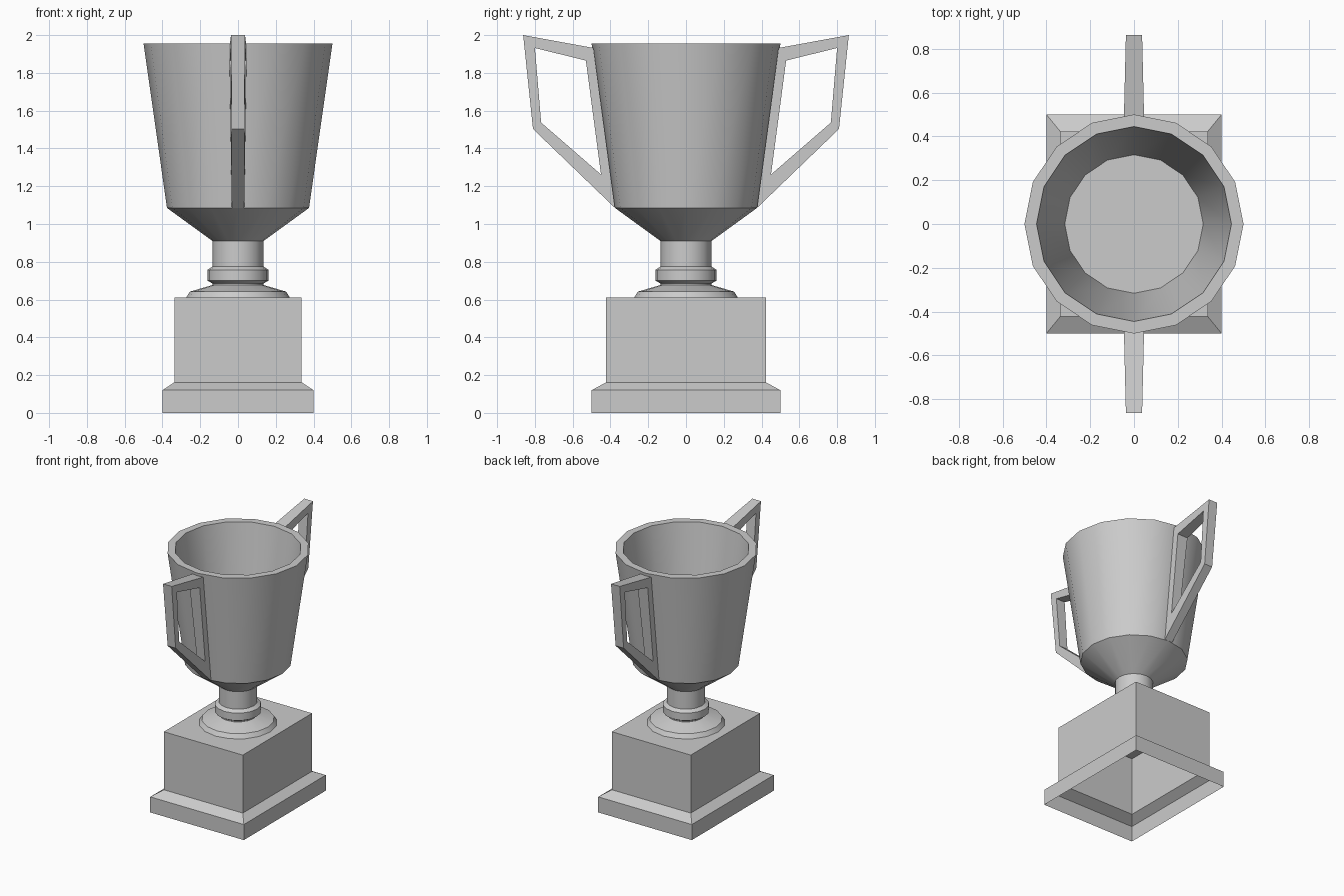
import bpy, math

if "Cube" in bpy.data.objects:
    bpy.data.objects.remove(bpy.data.objects["Cube"])

SIDES = 16


def add_object(name, verts, faces, smooth=False):
    mesh = bpy.data.meshes.new(name)
    mesh.from_pydata(verts, [], faces)
    mesh.update()
    obj = bpy.data.objects.new(name, mesh)
    bpy.context.collection.objects.link(obj)
    if smooth:
        bpy.ops.object.select_all(action='DESELECT')
        obj.select_set(True)
        bpy.context.view_layer.objects.active = obj
        bpy.ops.object.shade_smooth_by_angle(angle=math.radians(30))
    return obj


def skin(rings, cap_end=True):
    """Bridge equal-sized, counter-clockwise rings and optionally cap the last."""
    n = len(rings[0])
    verts = [v for ring in rings for v in ring]
    faces = []
    for r in range(len(rings) - 1):
        for i in range(n):
            j = (i + 1) % n
            faces.append((r * n + i, r * n + j, (r + 1) * n + j, (r + 1) * n + i))
    if cap_end:
        faces.append(tuple(range((len(rings) - 1) * n, len(rings) * n)))
    return verts, faces


def lathe(name, profile, cap_end):
    rings = [[(r * math.cos(2 * math.pi * i / SIDES),
               r * math.sin(2 * math.pi * i / SIDES), z)
              for i in range(SIDES)] for r, z in profile]
    return add_object(name, *skin(rings, cap_end), smooth=True)


# Hollow plinth, open underneath
plinth_profile = [(0.40, 0.50, 0), (0.40, 0.50, 0.12),
                  (0.337, 0.423, 0.162), (0.337, 0.423, 0.61)]
rings = [[(-x, -y, z), (x, -y, z), (x, y, z), (-x, y, z)]
         for x, y, z in plinth_profile]
add_object("plinth", *skin(rings))

# Turned stem with a collar
lathe("stem", [(0.275, 0.61), (0.255, 0.642), (0.135, 0.677), (0.135, 0.685),
               (0.162, 0.70), (0.162, 0.757), (0.135, 0.775), (0.135, 0.91)], False)

# Bowl: outside, rim, inside wall and flat floor
lathe("cup", [(0.135, 0.91), (0.376, 1.085), (0.50, 1.955),
              (0.445, 1.955), (0.316, 1.09)], True)

# Handle frames: (y, z, half width) for the outer and the inner outline
outer = [(0.49, 1.932, 0.046), (0.862, 2.0, 0.037),
         (0.81, 1.503, 0.034), (0.376, 1.085, 0.033)]
inner = [(0.53, 1.865, 0.044), (0.80, 1.932, 0.038),
         (0.767, 1.537, 0.035), (0.45, 1.262, 0.035)]


def handle(name, side):
    # Four closed loops run around the frame's rectangular cross-section
    loops = [[(sx * w, side * y, z) for y, z, w in outline]
             for outline, sx in ((outer, -1), (outer, 1), (inner, 1), (inner, -1))]
    verts, faces = skin(loops + [loops[0]], cap_end=False)
    faces = [tuple(v % 16 for v in f) for f in faces]
    if side < 0:
        faces = [f[::-1] for f in faces]
    # Loops run clockwise seen from +x, so flip to face outward
    return add_object(name, verts[:16], [f[::-1] for f in faces])


handle("back_handle", 1)
handle("front_handle", -1)
